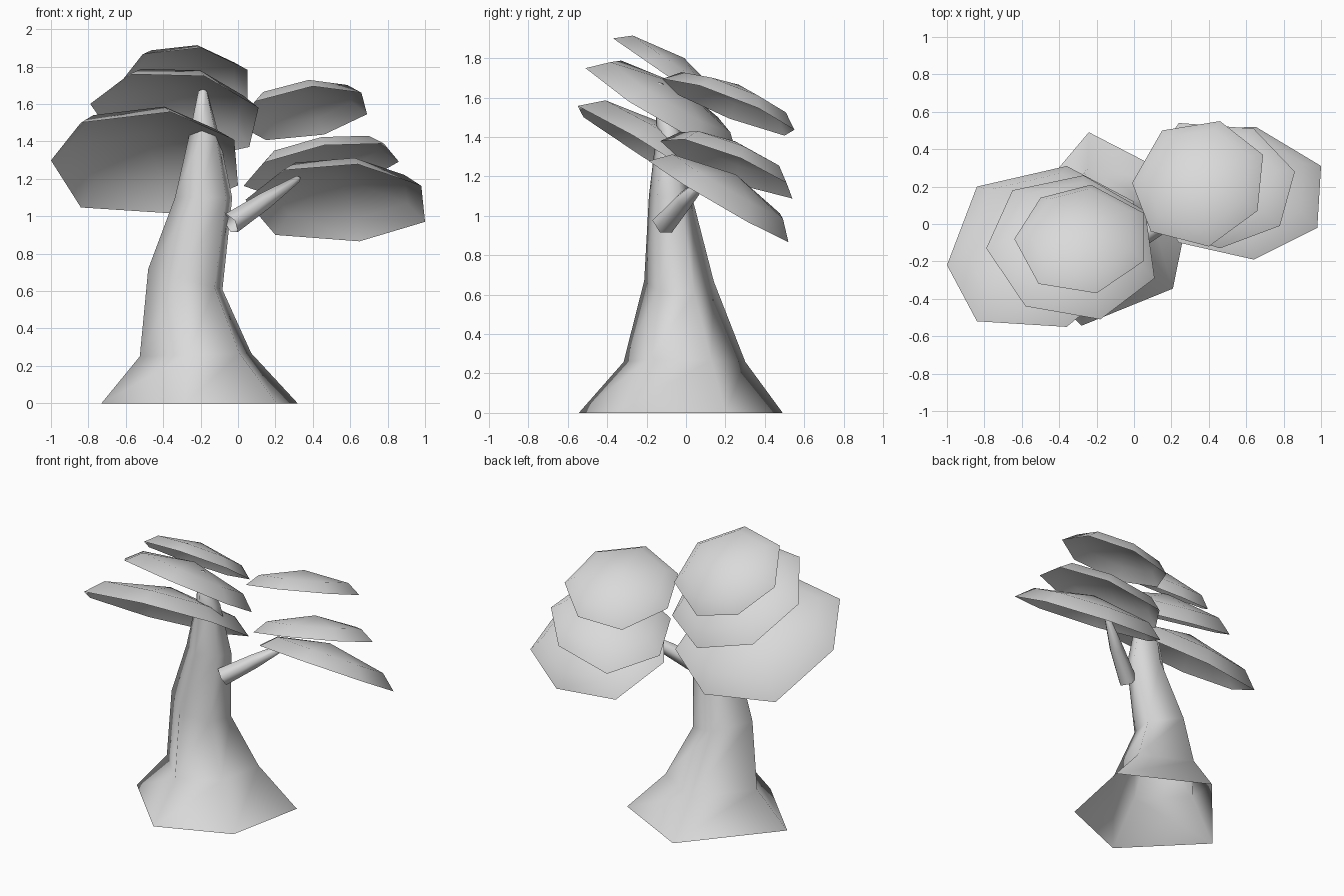
import bpy
import bmesh
import math
from mathutils import Vector

cube = bpy.data.objects.get("Cube")
if cube:
    bpy.data.objects.remove(cube, do_unlink=True)

# One plain grey for the whole tree
grey = bpy.data.materials.new("plain_grey")
grey.use_nodes = True
grey.diffuse_color = (0.7, 0.7, 0.7, 1)
grey.node_tree.nodes["Principled BSDF"].inputs["Base Color"].default_value = (0.7, 0.7, 0.7, 1)


def loft(name, rings, tip):
    """Skin a stack of equal rings, closed by a fan to the tip point."""
    bm = bmesh.new()
    loops = [[bm.verts.new(p) for p in ring] for ring in rings]
    count = len(loops[0])
    for low, high in zip(loops, loops[1:]):
        for i in range(count):
            j = (i + 1) % count
            bm.faces.new((low[i], low[j], high[j], high[i]))
    top = bm.verts.new(tip)
    last = loops[-1]
    for i in range(count):
        bm.faces.new((last[i], last[(i + 1) % count], top))
    for face in bm.faces:
        face.smooth = True
    mesh = bpy.data.meshes.new(name)
    bm.to_mesh(mesh)
    bm.free()
    mesh.materials.append(grey)
    obj = bpy.data.objects.new(name, mesh)
    bpy.context.scene.collection.objects.link(obj)


def canopy(name, height, slope_x, slope_y, outline):
    """Open seven-sided dome whose rim lies on a tilted plane."""
    rim = [Vector((x, y, height + slope_x * x + slope_y * y)) for x, y in outline]
    centre = sum(rim, Vector()) / len(rim)
    radius = sum((p - centre).length for p in rim) / len(rim)
    normal = Vector((-slope_x, -slope_y, 1)).normalized()
    shoulder = [centre + (p - centre) * 0.79 + normal * radius * 0.19 for p in rim]
    loft(name, [rim, shoulder], centre + normal * radius * 0.34)


# Trunk: uneven five-sided sections (centre x, centre y, radius x, radius y, z, tilt), open below
corners = [(-1, -0.09), (-0.19, -0.94), (0.69, -0.57), (0.89, 0.45), (-0.12, 0.99)]
sections = [
    (-0.175, -0.04, 0.555, 0.536, 0, 0),
    (-0.21, -0.016, 0.315, 0.32, 0.26, 0.03),
    (-0.27, -0.04, 0.21, 0.183, 0.66, -0.28),
    (-0.175, -0.082, 0.162, 0.113, 1.1, 0),
    (-0.177, -0.085, 0.085, 0.068, 1.43, 0),
    (-0.187, -0.14, 0.025, 0.025, 1.67, 0),
]
trunk_rings = [
    [(cx + rx * u, cy + ry * v, z + tilt * rx * u) for u, v in corners]
    for cx, cy, rx, ry, z, tilt in sections
]
loft("trunk", trunk_rings, (-0.187, -0.14, 1.68))

# Side branch: tapered five-sided tube
path = [Vector(p) for p in ((-0.04, -0.115, 0.96), (0.14, -0.01, 1.08), (0.32, 0.11, 1.2))]
along = (path[-1] - path[0]).normalized()
side = along.cross(Vector((0, 0, 1))).normalized()
lift = side.cross(along)
branch_rings = []
for point, radius in zip(path, (0.062, 0.048, 0.018)):
    angles = [-math.tau * i / 5 for i in range(5)]
    branch_rings.append([point + (side * math.sin(a) + lift * math.cos(a)) * radius for a in angles])
loft("branch", branch_rings, path[-1] + along * 0.02)

# Canopies over the trunk, from the lowest to the highest (counter-clockwise outlines)
canopy("trunk_canopy_low", 1.24, 0.08, -0.63, (
    (-1, -0.22), (-0.84, -0.52), (-0.36, -0.55), (-0.02, -0.27),
    (0, 0.12), (-0.36, 0.31), (-0.84, 0.2)))
canopy("trunk_canopy_middle", 1.42, -0.13, -0.6, (
    (-0.79, -0.13), (-0.58, -0.44), (-0.18, -0.51), (0.11, -0.29),
    (0.06, 0.07), (-0.27, 0.26), (-0.65, 0.18)))
canopy("trunk_canopy_high", 1.645, 0, -0.69, (
    (-0.64, -0.08), (-0.51, -0.32), (-0.2, -0.37), (0.05, -0.2),
    (0.05, 0.06), (-0.23, 0.21), (-0.5, 0.14)))

# Canopies over the branch, from the lowest to the highest
canopy("branch_canopy_low", 1.2, -0.05, -0.58, (
    (1, 0.31), (0.65, 0.52), (0.2, 0.5), (0.04, 0.19),
    (0.24, -0.1), (0.64, -0.19), (0.98, -0.02)))
canopy("branch_canopy_middle", 1.252, 0.17, -0.38, (
    (0.86, 0.28), (0.64, 0.51), (0.24, 0.54), (0.03, 0.25),
    (0.14, -0.03), (0.46, -0.13), (0.78, -0.01)))
canopy("branch_canopy_high", 1.583, 0.16, -0.4, (
    (0.69, 0.37), (0.46, 0.55), (0.15, 0.5), (-0.01, 0.22),
    (0.09, -0.04), (0.4, -0.12), (0.66, 0.07)))
